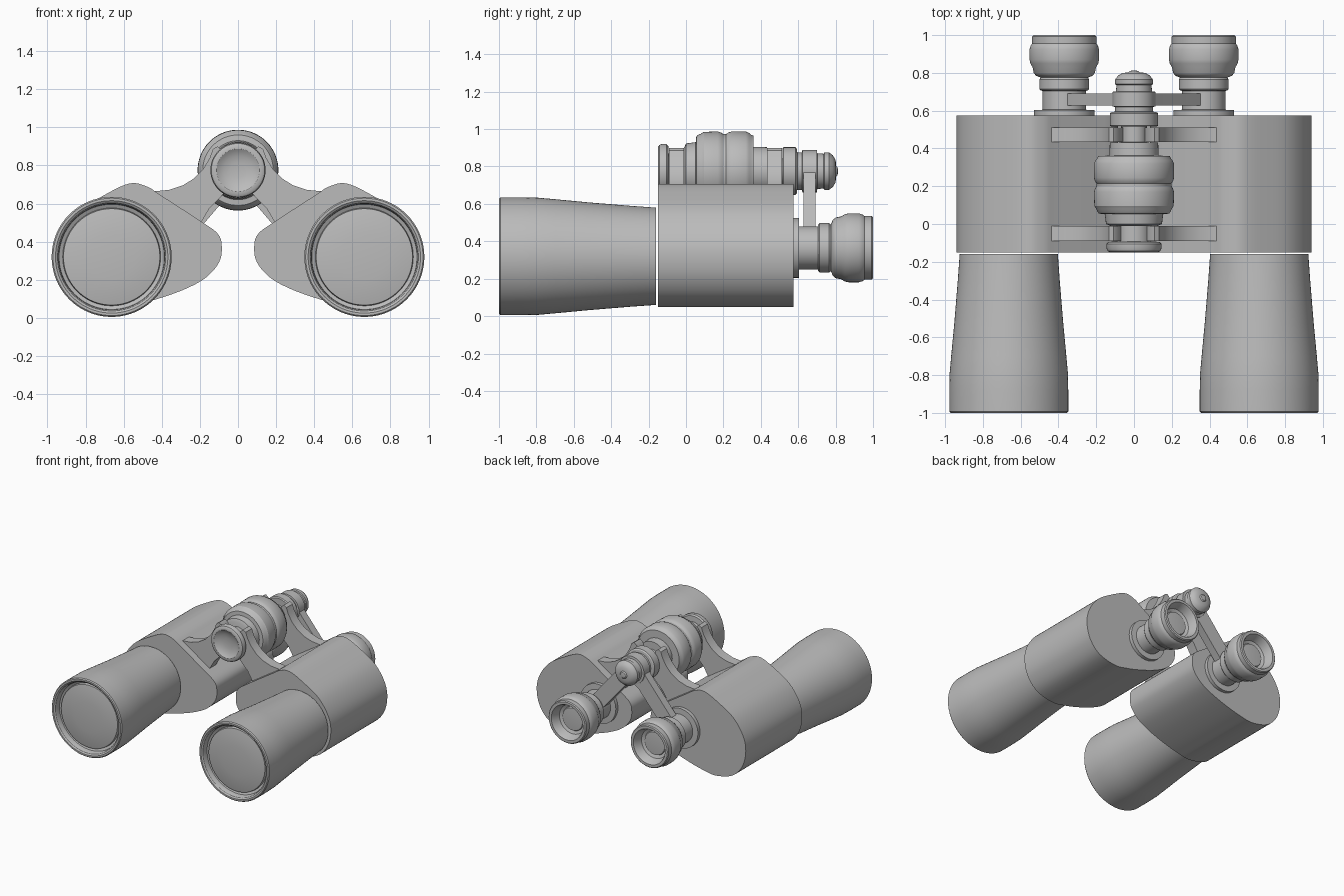
import bpy, bmesh, math
from mathutils import Vector, Matrix

cube = bpy.data.objects.get("Cube")
if cube:
    bpy.data.objects.remove(cube, do_unlink=True)

GREY = (0.5, 0.5, 0.5, 1)
mat = bpy.data.materials.new("plain grey")
mat.use_nodes = True
mat.diffuse_color = GREY
mat.node_tree.nodes["Principled BSDF"].inputs["Base Color"].default_value = GREY


def finish(name, bm, angle=32):
    bmesh.ops.remove_doubles(bm, verts=bm.verts, dist=0.0002)
    bmesh.ops.recalc_face_normals(bm, faces=bm.faces)
    mesh = bpy.data.meshes.new(name)
    bm.to_mesh(mesh)
    bm.free()
    mesh.materials.append(mat)
    ob = bpy.data.objects.new(name, mesh)
    bpy.context.collection.objects.link(ob)
    bpy.ops.object.select_all(action='DESELECT')
    ob.select_set(True)
    bpy.context.view_layer.objects.active = ob
    bpy.ops.object.shade_smooth_by_angle(angle=math.radians(angle))
    return ob


def lathe(name, profile, x=0, z=0, steps=64):
    """Revolve (y, radius) pairs about an axis along y."""
    bm = bmesh.new()
    verts = [bm.verts.new((x + r, y, z)) for y, r in profile]
    edges = [bm.edges.new(pair) for pair in zip(verts, verts[1:])]
    bmesh.ops.spin(bm, geom=verts + edges, cent=(x, 0, z), axis=(0, 1, 0),
                   angle=math.tau, steps=steps)
    return finish(name, bm)


def rounded(points, n=5):
    """Closed smooth curve through the points."""
    pts = [Vector(p) for p in points]
    out = []
    for i in range(len(pts)):
        a, b, c, d = (pts[(i + k) % len(pts)] for k in (-1, 0, 1, 2))
        for j in range(n):
            t = j / n
            out.append(0.5 * (2 * b + (c - a) * t + (2 * a - 5 * b + 4 * c - d) * t * t
                              + (3 * b - a - 3 * c + d) * t ** 3))
    return out


def prism(name, outline, y0, y1, side=1):
    """Extrude an xz outline from y0 to y1."""
    bm = bmesh.new()
    face = bm.faces.new([bm.verts.new((side * p[0], y0, p[1])) for p in outline])
    ext = bmesh.ops.extrude_face_region(bm, geom=[face])
    moved = [v for v in ext["geom"] if isinstance(v, bmesh.types.BMVert)]
    bmesh.ops.translate(bm, verts=moved, vec=(0, y1 - y0, 0))
    if not any(f.normal.y and f is face for f in bm.faces):
        bm.normal_update()
    return finish(name, bm)


AXIS_Z = 0.775
BARREL_X, BARREL_Z = 0.663, 0.32
EYE_X, EYE_Z = 0.369, 0.365

body_outline = rounded([
    (0.085, 0.37), (0.105, 0.44), (0.2, 0.51), (0.4, 0.64), (0.48, 0.69), (0.57, 0.705),
    (0.7, 0.645), (0.83, 0.56), (0.915, 0.44), (0.94, 0.32), (0.91, 0.19), (0.82, 0.09),
    (0.67, 0.05), (0.55, 0.066), (0.42, 0.1), (0.28, 0.15), (0.17, 0.21), (0.1, 0.29)])

arm_outline = [
    (0.57, 0.67), (0.44, 0.664), (0.36, 0.672), (0.29, 0.695), (0.23, 0.732), (0.18, 0.785),
    (0.148, 0.84), (0.132, 0.885), (0.108, 0.9), (0.085, 0.88), (0.055, 0.8), (0.04, 0.69),
    (0.1, 0.625), (0.15, 0.575), (0.2, 0.49), (0.4, 0.55)]

barrel = [(-0.16, 0), (-0.16, 0.26), (-0.3, 0.27), (-0.52, 0.288), (-0.7, 0.305), (-0.79, 0.313),
          (-0.88, 0.315), (-0.992, 0.315), (-1, 0.308), (-1, 0.295), (-0.992, 0.284),
          (-0.975, 0.278), (-0.95, 0.276), (-0.94, 0.256)]
lens = [(-0.94, 0.257), (-0.962, 0.253), (-0.972, 0.2), (-0.979, 0.12), (-0.982, 0)]

eyepiece = [(0.56, 0.0), (0.56, 0.16), (0.603, 0.16), (0.605, 0.115), (0.705, 0.115),
            (0.707, 0.125), (0.715, 0.132), (0.765, 0.132), (0.775, 0.125), (0.785, 0.15),
            (0.8, 0.162), (0.83, 0.168), (0.85, 0.18), (0.87, 0.184), (0.925, 0.184),
            (0.945, 0.178), (0.955, 0.17), (0.993, 0.17), (1, 0.163), (1, 0.142),
            (0.985, 0.134), (0.93, 0.118), (0.92, 0.095), (0.93, 0.09), (0.936, 0)]

# Paired optics, bodies and arms
for side, label in ((1, "left"), (-1, "right")):
    prism(label + "_body", body_outline, -0.15, 0.575, side)
    lathe(label + "_barrel", barrel, side * BARREL_X, BARREL_Z, 80)
    lathe(label + "_front_lens", lens, side * BARREL_X, BARREL_Z, 80)
    lathe(label + "_eyepiece", eyepiece, side * EYE_X, EYE_Z)
    prism(label + "_front_hinge_arm", arm_outline, -0.09, -0.01, side)
    prism(label + "_rear_hinge_arm", arm_outline, 0.433, 0.512, side)

    # Tapered bar from the hub down to the eyepiece tube
    hub, eye = Vector((0, AXIS_Z)), Vector((EYE_X, EYE_Z))
    along = (eye - hub).normalized()
    across = Vector((-along.y, along.x))
    bar = [hub + across * 0.085, hub + along * 0.12 + across * 0.075, eye + across * 0.06,
           eye + along * 0.03, eye - across * 0.06, hub + along * 0.14 - across * 0.05,
           hub - across * 0.085]
    prism(label + "_eyepiece_arm", bar, 0.628, 0.692, side)

# Central hinge, front to back
lathe("front_knob", [(-0.122, 0), (-0.124, 0.04), (-0.13, 0.075), (-0.142, 0.1), (-0.15, 0.112),
                     (-0.15, 0.128), (-0.143, 0.14), (-0.13, 0.145), (-0.105, 0.145),
                     (-0.095, 0.135), (-0.092, 0.09), (-0.005, 0.09), (-0.005, 0)], 0, AXIS_Z)
lathe("focus_wheel", [(-0.01, 0), (-0.01, 0.125), (0, 0.148), (0.052, 0.155), (0.055, 0.185),
                      (0.065, 0.194), (0.08, 0.2), (0.095, 0.21), (0.17, 0.212), (0.188, 0.206),
                      (0.2, 0.198), (0.215, 0.198), (0.227, 0.207), (0.245, 0.212), (0.32, 0.212),
                      (0.337, 0.204), (0.348, 0.195), (0.36, 0.19), (0.362, 0.13),
                      (0.432, 0.128), (0.434, 0)], 0, AXIS_Z)
lathe("hinge_shaft", [(0.4, 0), (0.4, 0.068), (0.55, 0.068), (0.55, 0)], 0, AXIS_Z, 48)
lathe("rear_collar", [(0.515, 0), (0.515, 0.12), (0.522, 0.128), (0.585, 0.128), (0.592, 0.12),
                      (0.595, 0.1), (0.62, 0.1), (0.622, 0.113), (0.7, 0.113), (0.702, 0.095),
                      (0.735, 0.093), (0.74, 0.1), (0.765, 0.1), (0.785, 0.085), (0.8, 0.06),
                      (0.802, 0.03), (0.81, 0.022), (0.814, 0)], 0, AXIS_Z)
